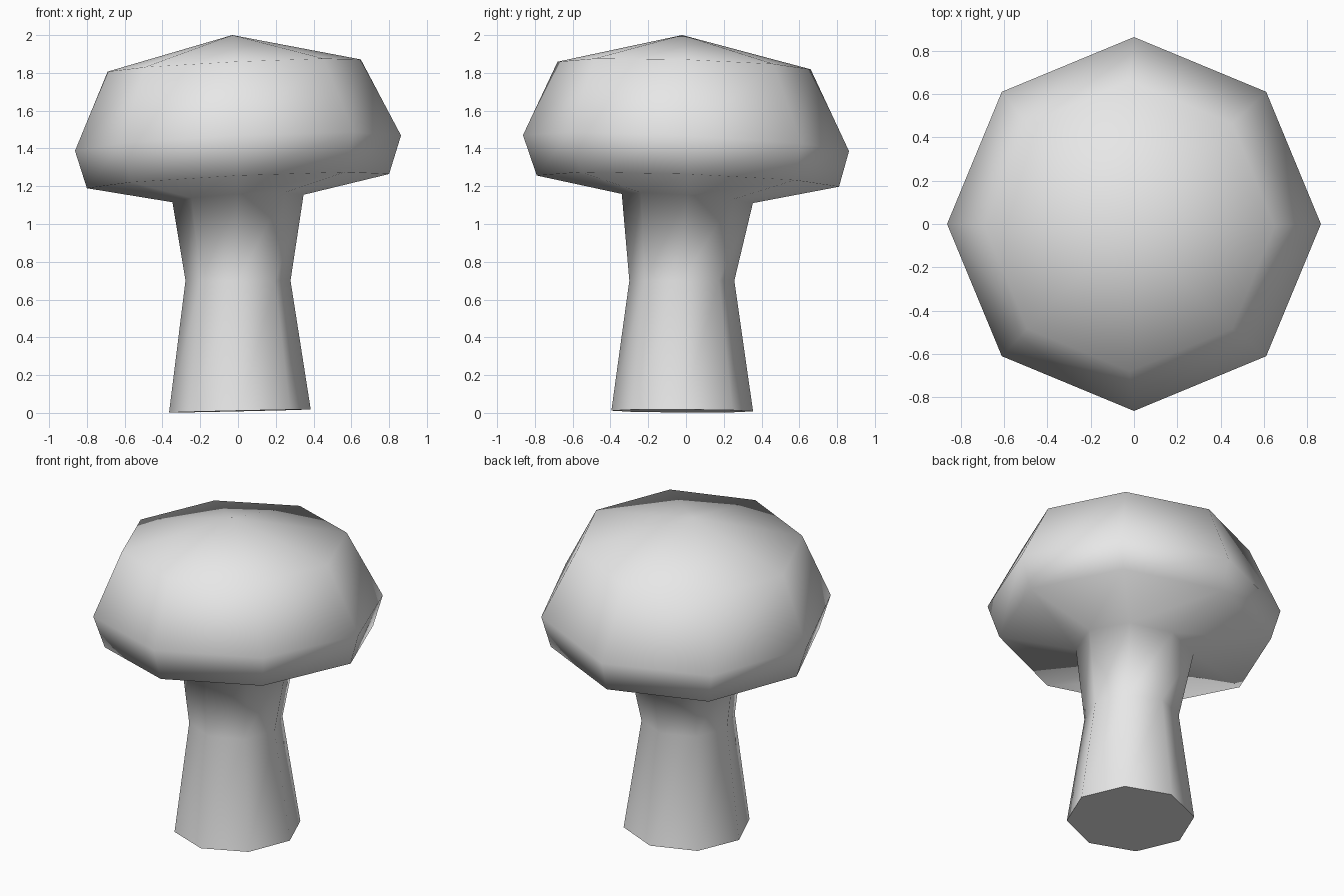
import bpy
import bmesh
from math import cos, sin, pi, radians

cube = bpy.data.objects.get("Cube")
if cube:
    bpy.data.objects.remove(cube, do_unlink=True)

SIDES = 8

# Rings from foot to cap shoulder: centre x, y, z, radius, slope along x, slope along y
RINGS = [
    (0.01, -0.02, 0.01, 0.375, 0.022, -0.005),    # foot
    (0.0, -0.022, 0.70, 0.278, 0.0, 0.0),         # waist
    (0.0, 0.007, 1.135, 0.347, 0.057, -0.07),     # stem top
    (0.0, 0.01, 1.227, 0.80, 0.047, -0.037),      # cap underside rim
    (0.0, 0.0, 1.428, 0.863, 0.047, -0.049),      # cap widest
    (-0.02, -0.01, 1.839, 0.67, 0.048, -0.03),    # cap shoulder
]
APEX = (-0.03, -0.02, 2.0)

grey = bpy.data.materials.new("light grey")
grey.use_nodes = True
colour = (0.8, 0.8, 0.8, 1)
grey.diffuse_color = colour
grey.node_tree.nodes["Principled BSDF"].inputs["Base Color"].default_value = colour


def add_ring(bm, cx, cy, cz, radius, slope_x, slope_y):
    """One tilted octagonal ring of vertices."""
    ring = []
    for i in range(SIDES):
        x = radius * cos(2 * pi * i / SIDES)
        y = radius * sin(2 * pi * i / SIDES)
        ring.append(bm.verts.new((cx + x, cy + y, cz + slope_x * x + slope_y * y)))
    return ring


bm = bmesh.new()
rings = [add_ring(bm, *r) for r in RINGS]

# Stem and cap walls
for low, high in zip(rings, rings[1:]):
    for i in range(SIDES):
        j = (i + 1) % SIDES
        bm.faces.new((low[i], low[j], high[j], high[i]))

# Flat foot and pointed cap top
bm.faces.new(rings[0][::-1])
tip = bm.verts.new(APEX)
for i in range(SIDES):
    bm.faces.new((rings[-1][i], rings[-1][(i + 1) % SIDES], tip))

bmesh.ops.recalc_face_normals(bm, faces=bm.faces)
mesh = bpy.data.meshes.new("mushroom")
bm.to_mesh(mesh)
bm.free()
mesh.materials.append(grey)

mushroom = bpy.data.objects.new("mushroom", mesh)
bpy.context.collection.objects.link(mushroom)

# Smooth all over, with a sharp edge only around the foot
bpy.ops.object.select_all(action="DESELECT")
mushroom.select_set(True)
bpy.context.view_layer.objects.active = mushroom
bpy.ops.object.shade_smooth_by_angle(angle=radians(85))
